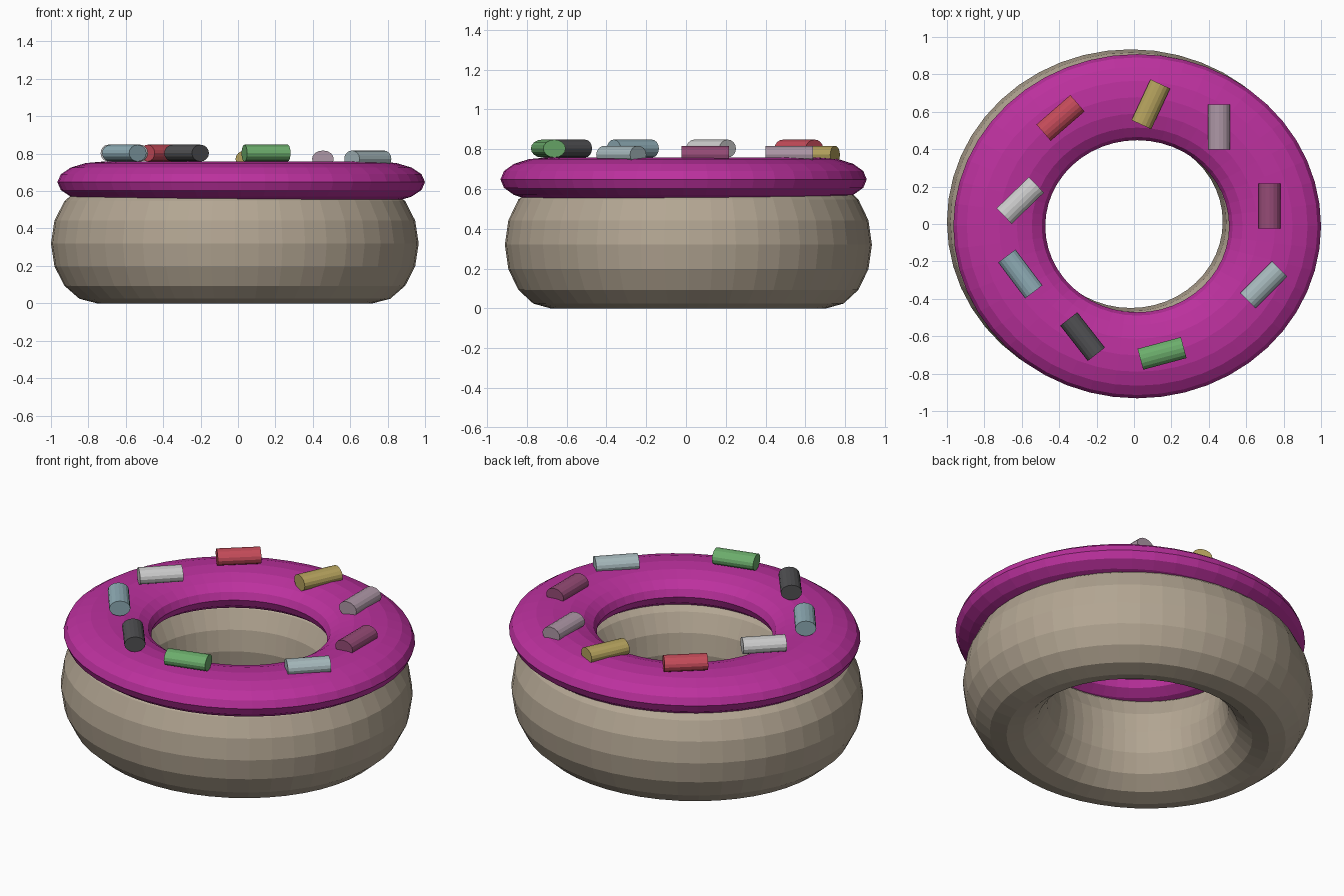
import bpy
from math import radians

if "Cube" in bpy.data.objects:
    bpy.data.objects.remove(bpy.data.objects["Cube"])


def paint(obj, name, rgb):
    mat = bpy.data.materials.new(name)
    mat.diffuse_color = (*rgb, 1)
    mat.use_nodes = True
    mat.node_tree.nodes["Principled BSDF"].inputs["Base Color"].default_value = mat.diffuse_color
    obj.data.materials.append(mat)


def ring(name, location, scale, rgb):
    bpy.ops.mesh.primitive_torus_add(
        major_segments=48, minor_segments=16,
        major_radius=0.75, minor_radius=0.25, location=location)
    obj = bpy.context.object
    obj.name = name
    obj.scale = scale
    paint(obj, name + "_colour", rgb)
    return obj


def sprinkle(name, x, y, z, angle, rgb):
    # Cylinder lying along its own x axis, slightly squashed in height
    bpy.ops.mesh.primitive_cylinder_add(
        vertices=16, radius=1, depth=1, rotation=(0, radians(90), 0))
    obj = bpy.context.object
    obj.name = name
    bpy.ops.object.transform_apply(location=False, rotation=True, scale=False)
    obj.scale = (0.24, 0.058, 0.045)
    obj.rotation_euler = (0, 0, radians(angle))
    obj.location = (x, y, z)
    paint(obj, name + "_colour", rgb)


# Dough ring and the flatter icing ring resting on it, slightly off centre
ring("dough", (-0.017, 0.012, 0.32), (0.983, 0.922, 1.28), (0.45, 0.38, 0.29))
ring("icing", (0.017, -0.012, 0.648), (0.983, 0.92, 0.44), (0.50, 0.03, 0.34))

# Sprinkles: some lie on the icing, others are half sunk into it
HIGH, LOW = 0.803, 0.772
SPRINKLES = [
    ("red", -0.393, 0.567, HIGH, 41, (0.55, 0.07, 0.10)),
    ("yellow", 0.090, 0.640, LOW, 65, (0.46, 0.36, 0.11)),
    ("pale_pink", 0.454, 0.519, LOW, 90, (0.42, 0.31, 0.38)),
    ("plum", 0.724, 0.097, LOW, 90, (0.30, 0.07, 0.18)),
    ("ice_blue", 0.694, -0.325, LOW, 45, (0.38, 0.48, 0.50)),
    ("green", 0.150, -0.692, HIGH, 15, (0.15, 0.42, 0.15)),
    ("charcoal", -0.275, -0.602, HIGH, -52, (0.08, 0.08, 0.085)),
    ("sky_blue", -0.608, -0.267, HIGH, -53, (0.27, 0.41, 0.46)),
    ("white", -0.608, 0.126, HIGH, 44, (0.55, 0.55, 0.55)),
]
for colour, x, y, z, angle, rgb in SPRINKLES:
    sprinkle("sprinkle_" + colour, x, y, z, angle, rgb)
